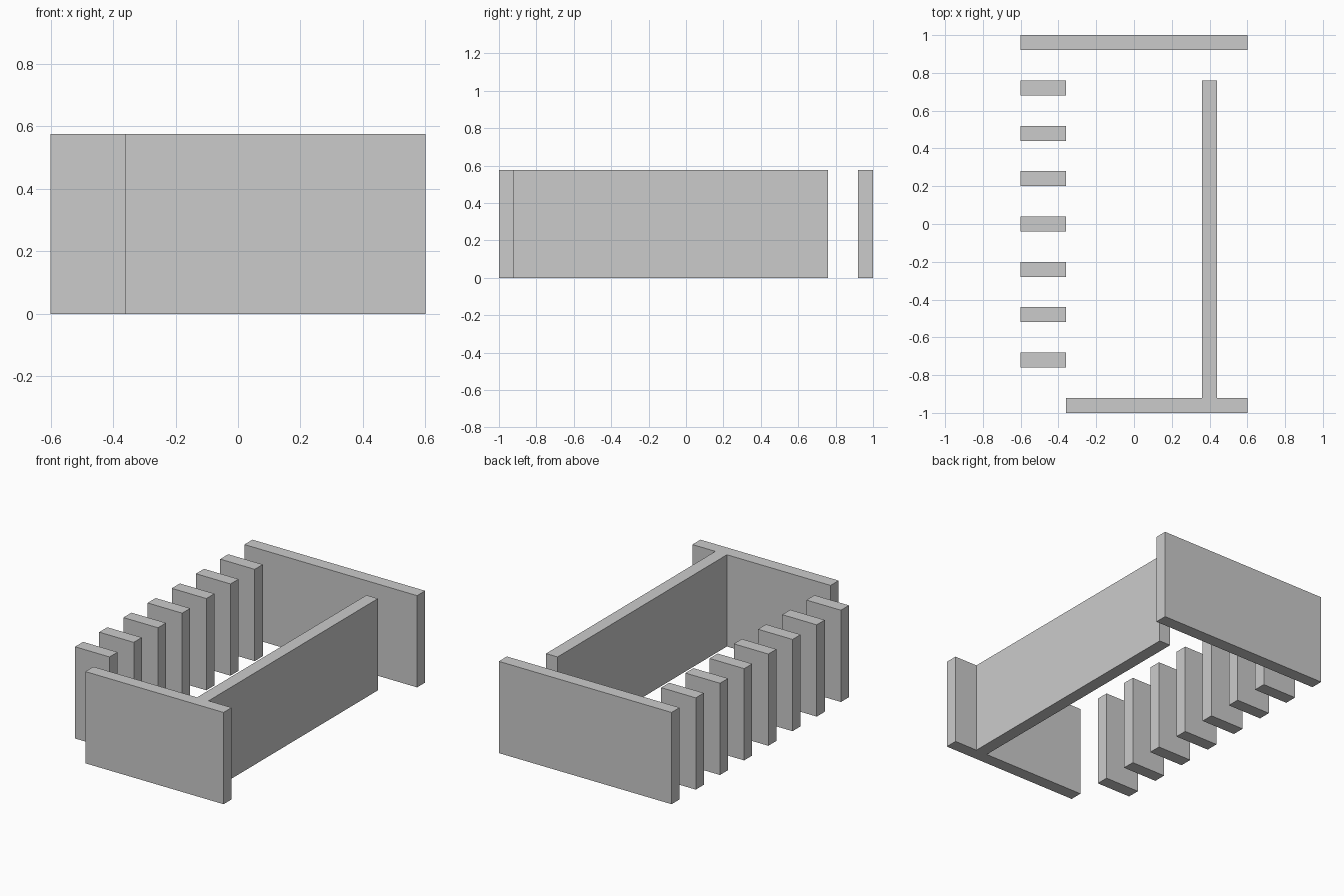
import bpy, bmesh

if "Cube" in bpy.data.objects:
    bpy.data.objects.remove(bpy.data.objects["Cube"])

H = 0.576  # wall height
T = 0.08   # wall thickness


def extrude_plan(name, points):
    """Extrude a counter-clockwise floor outline up to the wall height."""
    bm = bmesh.new()
    base = bm.faces.new([bm.verts.new((x, y, 0)) for x, y in points])
    top = bmesh.ops.extrude_face_region(bm, geom=[base], use_keep_orig=True)
    moved = [v for v in top["geom"] if isinstance(v, bmesh.types.BMVert)]
    bmesh.ops.translate(bm, verts=moved, vec=(0, 0, H))
    bmesh.ops.recalc_face_normals(bm, faces=bm.faces[:])
    mesh = bpy.data.meshes.new(name)
    bm.to_mesh(mesh)
    bm.free()
    obj = bpy.data.objects.new(name, mesh)
    bpy.context.collection.objects.link(obj)
    return obj


def wall(name, x0, x1, y0, y1):
    return extrude_plan(name, [(x0, y0), (x1, y0), (x1, y1), (x0, y1)])


# Full-width back wall
wall("back_wall", -0.6, 0.6, 1 - T, 1)

# Front wall joined to the long side wall as one T-shaped plan
extrude_plan("front_and_side_wall", [
    (-0.36, -1), (0.6, -1), (0.6, -1 + T), (0.44, -1 + T),
    (0.44, 0.76), (0.36, 0.76), (0.36, -1 + T), (-0.36, -1 + T)])

# Row of seven short fins along the left side
for i in range(7):
    y = -0.72 + 0.24 * i
    wall(f"fin_{i + 1}", -0.6, -0.36, y - T / 2, y + T / 2)
